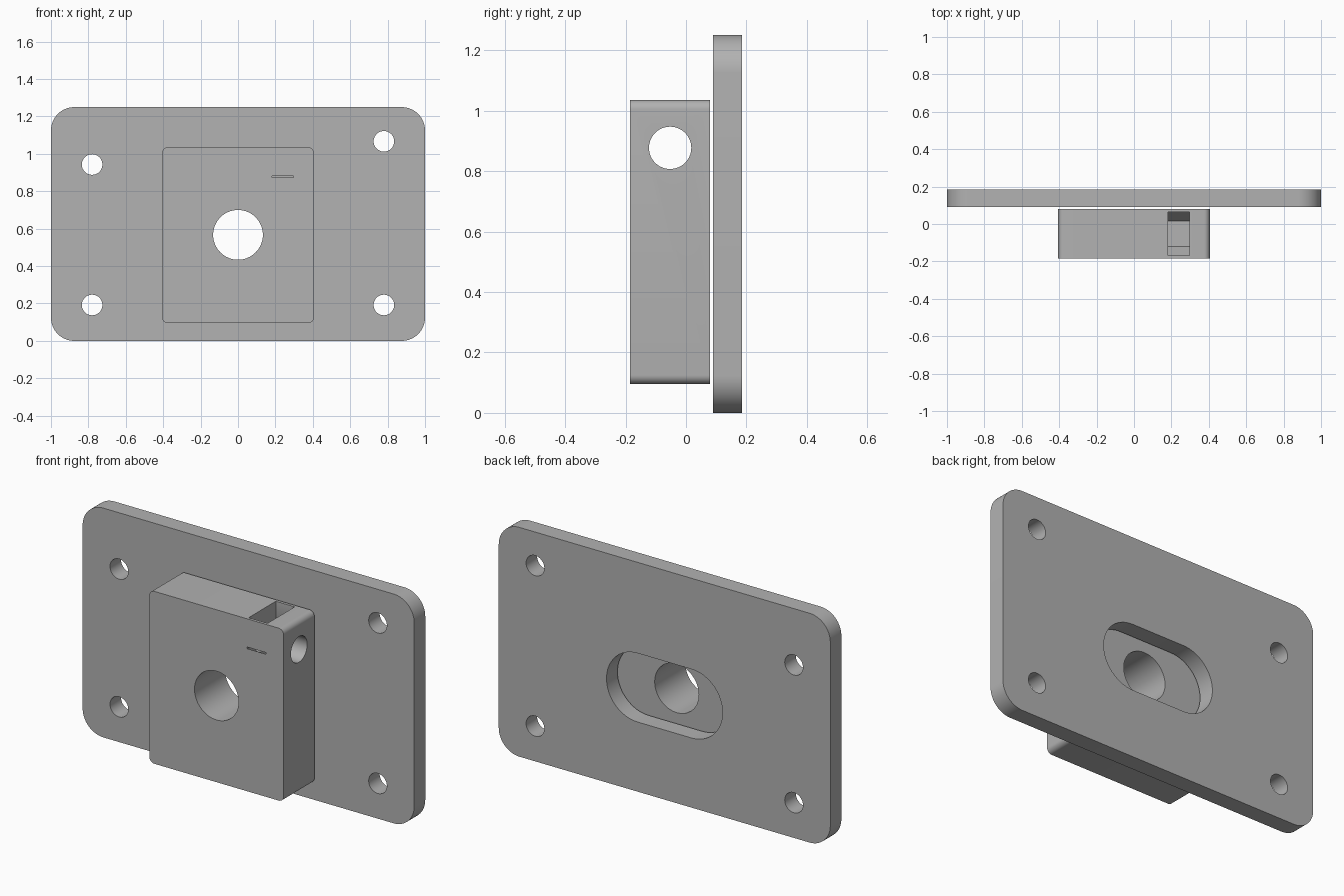
import bpy
import bmesh
from math import sin, cos, pi, sqrt

cube = bpy.data.objects.get("Cube")
if cube:
    bpy.data.objects.remove(cube, do_unlink=True)

grey = bpy.data.materials.new("plain grey")
grey.use_nodes = True
colour = (0.445, 0.445, 0.445, 1)
grey.diffuse_color = colour
grey.node_tree.nodes["Principled BSDF"].inputs["Base Color"].default_value = colour


def arc(cx, cz, r, start, end, steps):
    angles = [start + (end - start) * i / steps for i in range(steps + 1)]
    return [(cx + r * cos(a), cz + r * sin(a)) for a in angles]


def circle(cx, cz, r, steps=64):
    return arc(cx, cz, r, 0, 2 * pi, steps)[:-1]


def rounded_rect(cx, cz, w, h, r, steps=16):
    """Rounded rectangle; a radius of half the height gives a slot."""
    pts = []
    for i, (sx, sz) in enumerate([(1, 1), (-1, 1), (-1, -1), (1, -1)]):
        pts += arc(cx + sx * (w / 2 - r), cz + sz * (h / 2 - r), r,
                   i * pi / 2, (i + 1) * pi / 2, steps)
    return pts


def prism(name, profile, start, end, axis="Y"):
    """Extrude an (x, z) profile along Y, or a (y, z) profile along X."""
    bm = bmesh.new()
    for_point = {"Y": lambda p: (p[0], start, p[1]),
                 "X": lambda p: (start, p[0], p[1])}[axis]
    face = bm.faces.new([bm.verts.new(for_point(p)) for p in profile])
    new = bmesh.ops.extrude_face_region(bm, geom=[face])["geom"]
    depth = end - start
    bmesh.ops.translate(bm, vec=(depth, 0, 0) if axis == "X" else (0, depth, 0),
                        verts=[g for g in new if isinstance(g, bmesh.types.BMVert)])
    bmesh.ops.remove_doubles(bm, verts=bm.verts, dist=1e-5)
    bmesh.ops.recalc_face_normals(bm, faces=bm.faces)
    mesh = bpy.data.meshes.new(name)
    bm.to_mesh(mesh)
    bm.free()
    mesh.materials.append(grey)
    obj = bpy.data.objects.new(name, mesh)
    bpy.context.collection.objects.link(obj)
    return obj


def cut(body, cutters):
    """Subtract the cutters, drop them, and smooth the curved walls."""
    bpy.ops.object.select_all(action="DESELECT")
    body.select_set(True)
    bpy.context.view_layer.objects.active = body
    for cutter in cutters:
        cutter.hide_render = True
        mod = body.modifiers.new("cut", "BOOLEAN")
        mod.operation = "DIFFERENCE"
        mod.solver = "EXACT"
        mod.object = cutter
        bpy.ops.object.modifier_apply(modifier=mod.name)
        bpy.data.objects.remove(cutter, do_unlink=True)
    bpy.ops.object.shade_smooth_by_angle(angle=pi / 6)


bore_z = 0.567

# Mounting plate with a central slot and four screw holes
plate = prism("mounting_plate", rounded_rect(0, 0.625, 2, 1.25, 0.125), 0.09, 0.185)
screws = [(-0.78, 0.943), (0.78, 1.067), (-0.78, 0.192), (0.78, 0.192)]
cutters = [prism("screw_hole_cutter", circle(x, z, 0.055), 0, 0.3) for x, z in screws]
cutters.append(prism("slot_cutter", rounded_rect(0, bore_z, 0.7, 0.375, 0.1875), 0, 0.3))
cut(plate, cutters)

# Clamp block, standing just clear of the plate
front, back = -0.185, 0.08
block = prism("clamp_block", rounded_rect(0, 0.565, 0.81, 0.94, 0.03, 8), front, back)

# Hexagonal nut pocket, open to the top of the block
mid, bolt_z, nut_r = (front + back) / 2, 0.877, 0.135
flat = nut_r * sqrt(3) / 2
shoulder = (nut_r - flat) * sqrt(3)
half = [(nut_r / 2, -flat), (nut_r, 0), (flat, shoulder), (flat, 0.3)]
pocket = half + [(-y, z) for y, z in reversed(half)]
pocket = [(mid + y, bolt_z + z) for y, z in pocket]

cut(block, [
    prism("bore_cutter", circle(0, bore_z, 0.133), -0.4, 0.3),
    prism("bolt_hole_cutter", circle(mid, bolt_z, 0.07), -0.6, 0.6, "X"),
    prism("nut_pocket_cutter", pocket, 0.183, 0.297, "X"),
])
